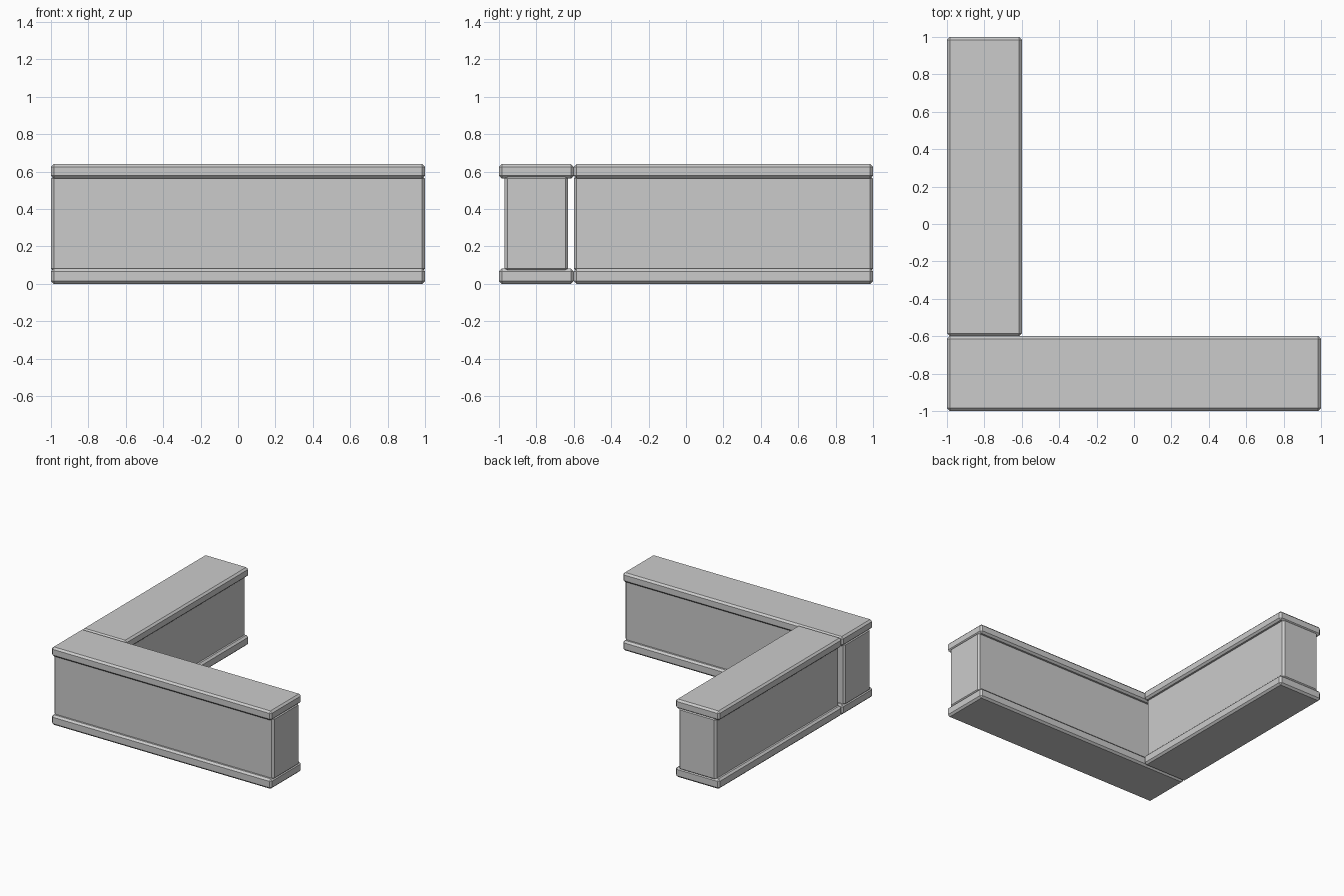
import bpy, bmesh

if "Cube" in bpy.data.objects:
    bpy.data.objects.remove(bpy.data.objects["Cube"])


def box(name, x, y, z, bevel=0.015):
    """Chamfered box from (min, max) ranges on each axis."""
    bm = bmesh.new()
    bmesh.ops.create_cube(bm, size=1)
    for v in bm.verts:
        v.co = [r[0] if c < 0 else r[1] for c, r in zip(v.co, (x, y, z))]
    bmesh.ops.bevel(bm, geom=bm.edges[:], offset=bevel, segments=1,
                    affect='EDGES', profile=0.5)
    me = bpy.data.meshes.new(name)
    bm.to_mesh(me)
    bm.free()
    ob = bpy.data.objects.new(name, me)
    bpy.context.collection.objects.link(ob)
    return ob


def inset(r, d=0.03):
    return (r[0] + d, r[1] - d)


# Each wall: footprint, and whether its length runs along x
walls = {
    "front_wall": ((-1, 1), (-1, -0.6), True),
    "side_wall": ((-1, -0.6), (-0.6, 1), False),
}
for name, (x, y, along_x) in walls.items():
    # Plinth and coping cover the full footprint
    box(name + "_plinth", x, y, (0, 0.082))
    box(name + "_coping", x, y, (0.563, 0.64))
    # Core is recessed only on its long faces
    box(name + "_core", x if along_x else inset(x),
        inset(y) if along_x else y, (0.067, 0.578))
